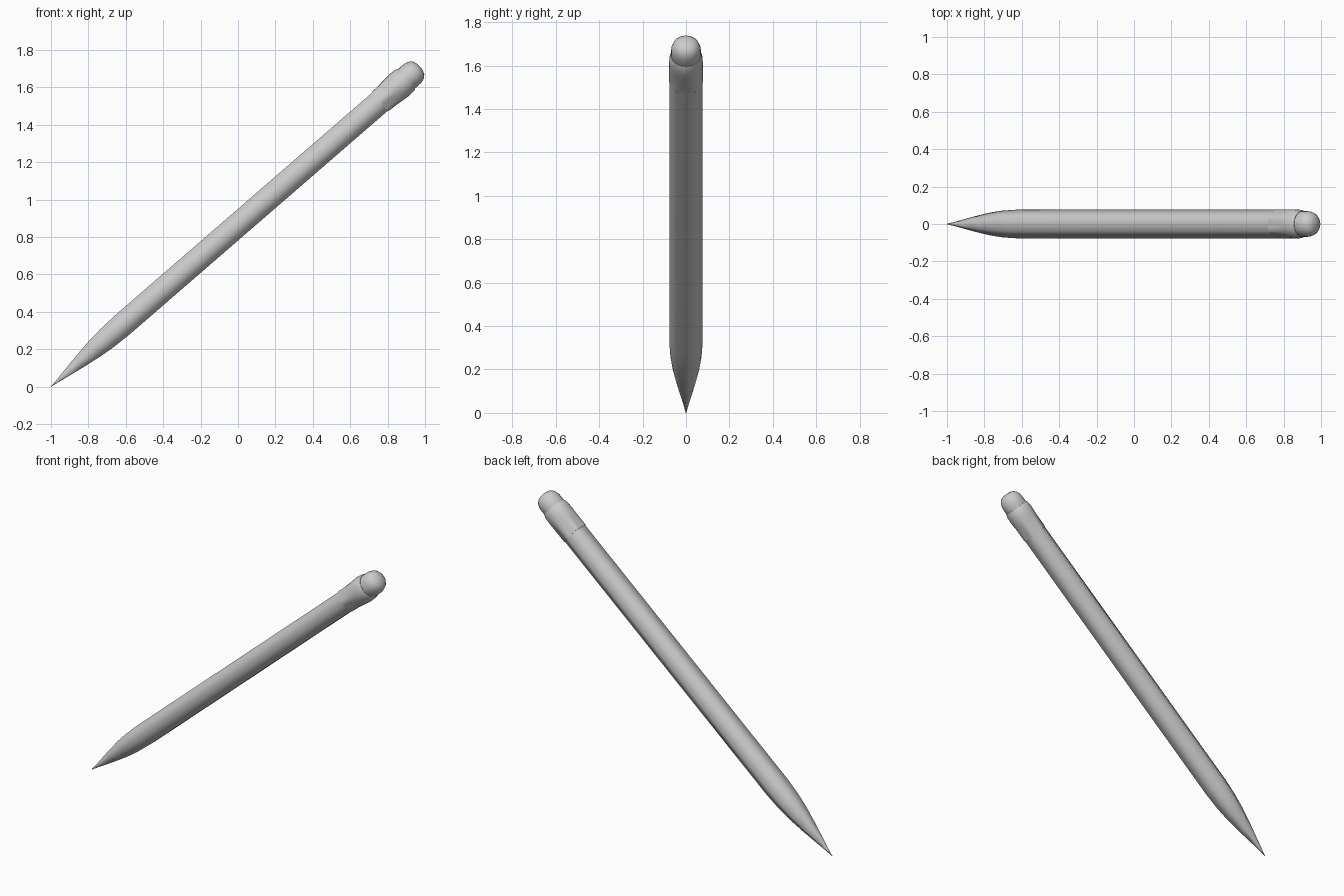
import bpy, bmesh, math
from mathutils import Vector

cube = bpy.data.objects.get("Cube")
if cube:
    bpy.data.objects.remove(cube, do_unlink=True)

grey = bpy.data.materials.new("plain grey")
grey.use_nodes = True
colour = (0.6, 0.6, 0.6, 1)
grey.diffuse_color = colour
grey.node_tree.nodes["Principled BSDF"].inputs["Base Color"].default_value = colour

# The pencil leans in the xz plane, with its point on the ground
TILT = math.radians(40.9)
TIP = Vector((-1, 0, 0))
AXIS = Vector((math.cos(TILT), 0, math.sin(TILT)))
UP = Vector((-math.sin(TILT), 0, math.cos(TILT)))
SIDE = Vector((0, 1, 0))


def hex_factor(a):
    """Distance to a unit hexagon's outline in direction a."""
    sector = math.pi / 3
    return math.cos(sector / 2) / math.cos(a % sector - sector / 2)


def loft(name, rings, sides, squash=1.0):
    """Skin rings of (distance, radius, roundness) along the pencil axis."""
    bm = bmesh.new()
    loops = []
    for dist, radius, roundness in rings:
        loop = []
        for i in range(sides):
            a = math.tau * i / sides
            r = radius * (roundness + (1 - roundness) * hex_factor(a))
            loop.append(bm.verts.new(TIP + AXIS * dist + SIDE * r * math.cos(a)
                                     + UP * r * squash * math.sin(a)))
        loops.append(loop)
    for low, high in zip(loops, loops[1:]):
        for i in range(sides):
            j = (i + 1) % sides
            bm.faces.new((low[i], low[j], high[j], high[i]))
    bm.faces.new(loops[0])
    bm.faces.new(loops[-1])
    bmesh.ops.recalc_face_normals(bm, faces=bm.faces)
    mesh = bpy.data.meshes.new(name)
    bm.to_mesh(mesh)
    bm.free()
    mesh.materials.append(grey)
    for face in mesh.polygons:
        face.use_smooth = len(face.vertices) == 4
    obj = bpy.data.objects.new(name, mesh)
    bpy.context.collection.objects.link(obj)
    return obj


# Lead point
loft("lead_tip", [(0, 0.001, 0), (0.06, 0.0125, 0)], 6, 0.96)

# Six-sided shaft with a sharpened end
loft("shaft", [(0.06, 0.0125, 0), (0.2, 0.042, 0), (0.31, 0.062, 0),
               (0.4, 0.072, 0), (0.5, 0.077, 0), (2.35, 0.077, 0)], 6, 0.96)

# Ferrule turning from six-sided to round
loft("ferrule", [(2.328, 0.0785, 0), (2.37, 0.0785, 0.15), (2.42, 0.0785, 0.6),
                 (2.46, 0.078, 1), (2.5, 0.076, 1), (2.515, 0.07, 1)], 24)

# Rounded eraser
loft("eraser", [(2.49, 0.066, 1), (2.53, 0.069, 1), (2.56, 0.068, 1),
                (2.585, 0.06, 1), (2.602, 0.045, 1), (2.61, 0.024, 1),
                (2.612, 0.004, 1)], 24)
